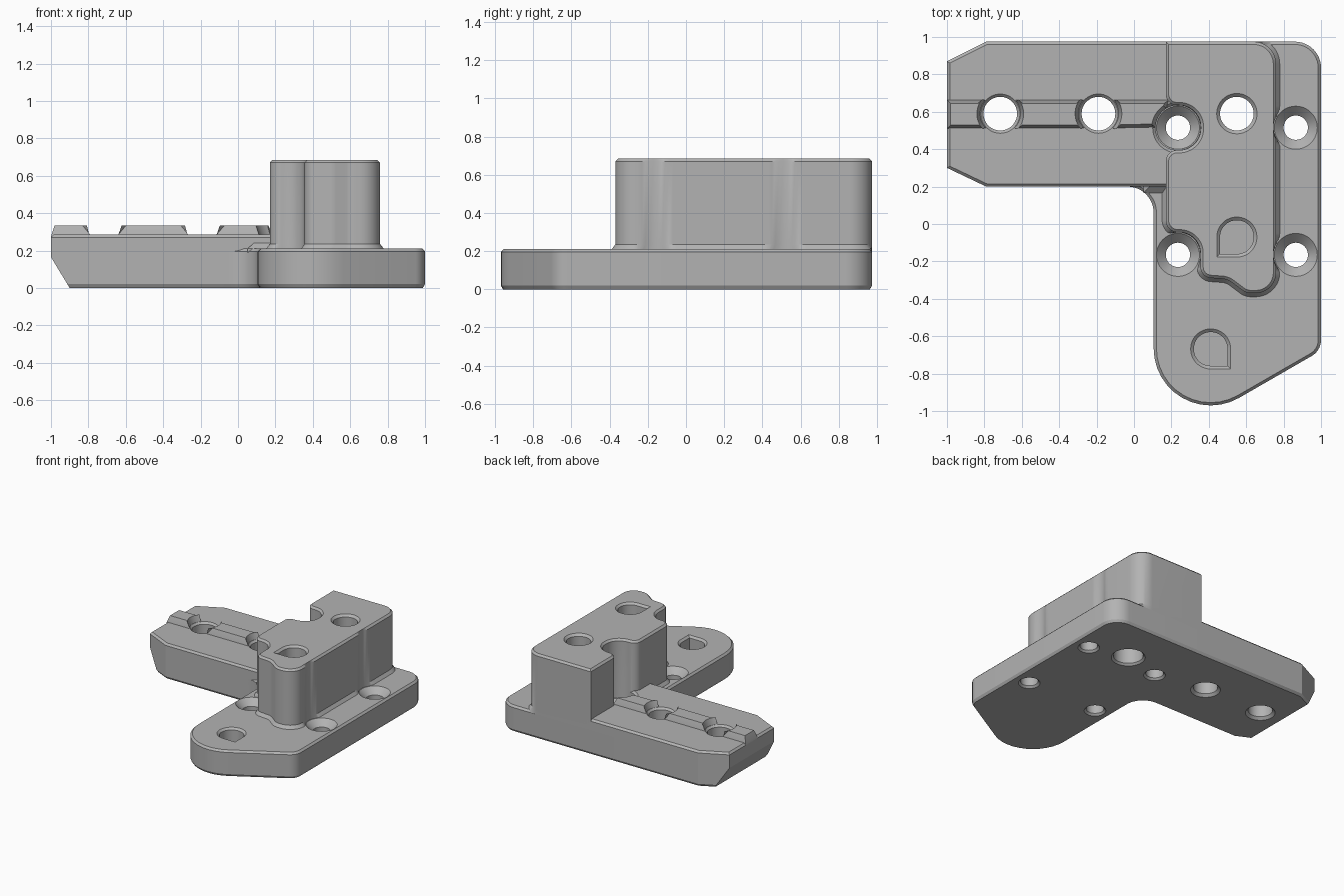
import bpy, bmesh, math
from mathutils import Vector

if "Cube" in bpy.data.objects:
    bpy.data.objects.remove(bpy.data.objects["Cube"])

BACK = 0.975
SCREWS = [Vector((x, y)) for x in (.235, .865) for y in (.515, -.165)]
HEAD = 0.12  # clearance radius kept free around each screw

grey = bpy.data.materials.new("plain grey")
grey.use_nodes = True
grey.diffuse_color = (0.45, 0.45, 0.45, 1)
grey.node_tree.nodes["Principled BSDF"].inputs["Base Color"].default_value = grey.diffuse_color


def arc(x, y, r, start, end, steps=12):
    angles = [start + (end - start) * k / steps for k in range(steps + 1)]
    return [Vector((x + r * math.cos(a), y + r * math.sin(a))) for a in angles]


def rounded(corners):
    """Counter-clockwise outline from (x, y, fillet radius) corners."""
    out = []
    for i, (x, y, r) in enumerate(corners):
        p = Vector((x, y))
        if r == 0:
            out.append(p)
            continue
        a = (Vector(corners[i - 1][:2]) - p).normalized()
        b = (Vector(corners[(i + 1) % len(corners)][:2]) - p).normalized()
        half = a.angle(b) / 2
        t = r / math.tan(half)
        c = p + (a + b).normalized() * (r / math.sin(half))
        s, e = p + a * t - c, p + b * t - c
        start = math.atan2(s.y, s.x)
        sweep = math.atan2(e.y, e.x) - start
        sweep = (sweep + math.pi) % (2 * math.pi) - math.pi
        out += arc(c.x, c.y, r, start, start + sweep)
    return out


def inset(outline, d):
    """Shrink an outline, staying inside the back wall and off the screw heads."""
    out = []
    for i, p in enumerate(outline):
        e1 = (p - outline[i - 1]).normalized()
        e2 = (outline[(i + 1) % len(outline)] - p).normalized()
        n1, n2 = Vector((-e1.y, e1.x)), Vector((-e2.y, e2.x))
        q = p + (n1 + n2) * (d / (1 + n1.dot(n2)))
        q.y = min(q.y, BACK)
        for s in SCREWS:
            if (q - s).length < HEAD:
                q = s + (q - s).normalized() * HEAD
        out.append(q)
    return out


def insets(outline, sections):
    return [(z, inset(outline, d)) for z, d in sections]


def round_hole(x, y, profile):
    return [(z, arc(x, y, r, 0, 2 * math.pi, 48)[:-1]) for z, r in profile]


def solid(name, layers, holes=(), cut=None):
    """Walls through the layers and holes, capped top and bottom."""
    bm = bmesh.new()
    bottom, top = layers[0][0], layers[-1][0]
    for stack in (layers, *holes):
        rings = [[bm.verts.new((p.x, p.y, z)) for p in ring] for z, ring in stack]
        for lo, hi in zip(rings, rings[1:]):
            for i in range(len(lo)):
                bm.faces.new((lo[i - 1], lo[i], hi[i], hi[i - 1]))
        if stack[0][0] > bottom:
            bm.faces.new(rings[0])  # floor of a blind pocket
    for z in (bottom, top):
        rim = [e for e in bm.edges if e.is_boundary
               and all(abs(v.co.z - z) < 1e-5 for v in e.verts)]
        bmesh.ops.triangle_fill(bm, edges=rim, use_beauty=True, normal=(0, 0, 1))
    if cut:
        bmesh.ops.bisect_plane(bm, geom=bm.verts[:] + bm.edges[:] + bm.faces[:],
                               plane_co=cut[0], plane_no=cut[1], clear_outer=True)
        bmesh.ops.holes_fill(bm, edges=[e for e in bm.edges if e.is_boundary])
    bmesh.ops.recalc_face_normals(bm, faces=bm.faces[:])
    me = bpy.data.meshes.new(name)
    bm.to_mesh(me)
    bm.free()
    me.materials.append(grey)
    ob = bpy.data.objects.new(name, me)
    bpy.context.collection.objects.link(ob)
    parts.append(ob)


def teardrop(x, y, top, point):
    """Blind pocket with one sharp lower corner on side point."""
    r = .107
    drop = rounded([(x + sx * r, y + sy * r, 0 if (sx, sy) == (point, -1) else r * .99)
                    for sx, sy in ((-1, -1), (1, -1), (1, 1), (-1, 1))])
    return insets(drop, [(top - .12, .017), (top - .015, .017), (top, 0)])


parts = []

# Foot plate with a rounded toe, filleted inner corner and countersunk screw holes
plate = rounded([(1, BACK, .14), (-.05, BACK, 0), (-.05, .2, 0), (.105, .2, .14),
                 (.105, -1.193, .305), (1, -.677, .1)])
screw_profile = [(0, .08), (.015, .065), (.16, .065), (.21, .115)]
plate_holes = [round_hole(s.x, s.y, screw_profile) for s in SCREWS]
plate_holes.append(round_hole(.55, .59, [(0, .125), (.015, .11), (.21, .11)]))
plate_holes.append(teardrop(.41, -.668, .21, 1))
solid("foot_plate", insets(plate, [(0, .012), (.02, 0), (.195, 0), (.21, .015)]), plate_holes)

# Side arm with clipped corners, a slanted end and a bite around the screw head
arm = rounded([(-1, .3, 0), (-.79, .2, 0), (.24, .2, 0), (.24, .395, 0), (.115, .395, .118),
               (.115, .635, .118), (.24, .635, 0), (.24, BACK, 0), (-.79, BACK, 0), (-1, .87, 0)])
HOLES = (-.715, -.19)
arm_profile = [(0, .11), (.02, .09), (.27, .09), (.285, .105)]
solid("side_arm", insets(arm, [(0, .012), (.02, 0), (.27, 0), (.285, .015)]),
      [round_hole(x, .59, arm_profile) for x in HOLES],
      cut=((-1, 0, .165), (-.165, 0, -.1)))

# Locating rib, broken around each arm hole
LOW, HIGH = .51, .665
a_low, a_high = math.asin((LOW - .59) / .105), math.asin((HIGH - .59) / .105)
first_end = [Vector((-1, HIGH)), Vector((-1, LOW))]
last_end = arc(SCREWS[0].x, SCREWS[0].y, HEAD, math.pi, math.pi * .67) + [Vector((.19, HIGH))]
starts = [first_end] + [arc(x, .59, .105, a_high, a_low) for x in HOLES]
ends = [arc(x, .59, .105, math.pi - a_low, math.pi - a_high) for x in HOLES] + [last_end]
for i, (start, end) in enumerate(zip(starts, ends)):
    solid(f"arm_rib_{i + 1}", insets(start + end, [(.27, 0), (.285, .003), (.335, .02)]))

# Sloped ledge in the inner corner
ledge = rounded([(.05, .165, 0), (.3, .165, 0), (.3, .3, 0), (.05, .3, 0)])
solid("inner_corner_ledge", insets(ledge, [(.19, 0), (.21, 0), (.24, .035)]))

# Tower with screw notches, a flared foot, a bolt hole and a pocket
right_side = [(.76, -.25 + .02 * i, 0) for i in range(47)]
tower = rounded([(.76, BACK, .12), (.17, BACK, 0), (.17, .635, .06), (.357, .635, .115),
                 (.357, .395, .115), (.17, .395, .06), (.17, -.045, .065), (.355, -.045, .11),
                 (.355, -.285, .06), (.5, -.295, .1), (.6, -.37, .08), (.76, -.37, .11)]
                + right_side)
solid("tower", insets(tower, [(.19, -.035), (.235, 0), (.67, 0), (.685, .015)]),
      [round_hole(.55, .59, [(.19, .09), (.667, .09), (.685, .108)]),
       teardrop(.55, -.07, .685, -1)])

# Smooth curved walls, crisp chamfers
bpy.ops.object.select_all(action='DESELECT')
for ob in parts:
    ob.select_set(True)
bpy.context.view_layer.objects.active = parts[0]
bpy.ops.object.shade_smooth_by_angle(angle=math.radians(25))
